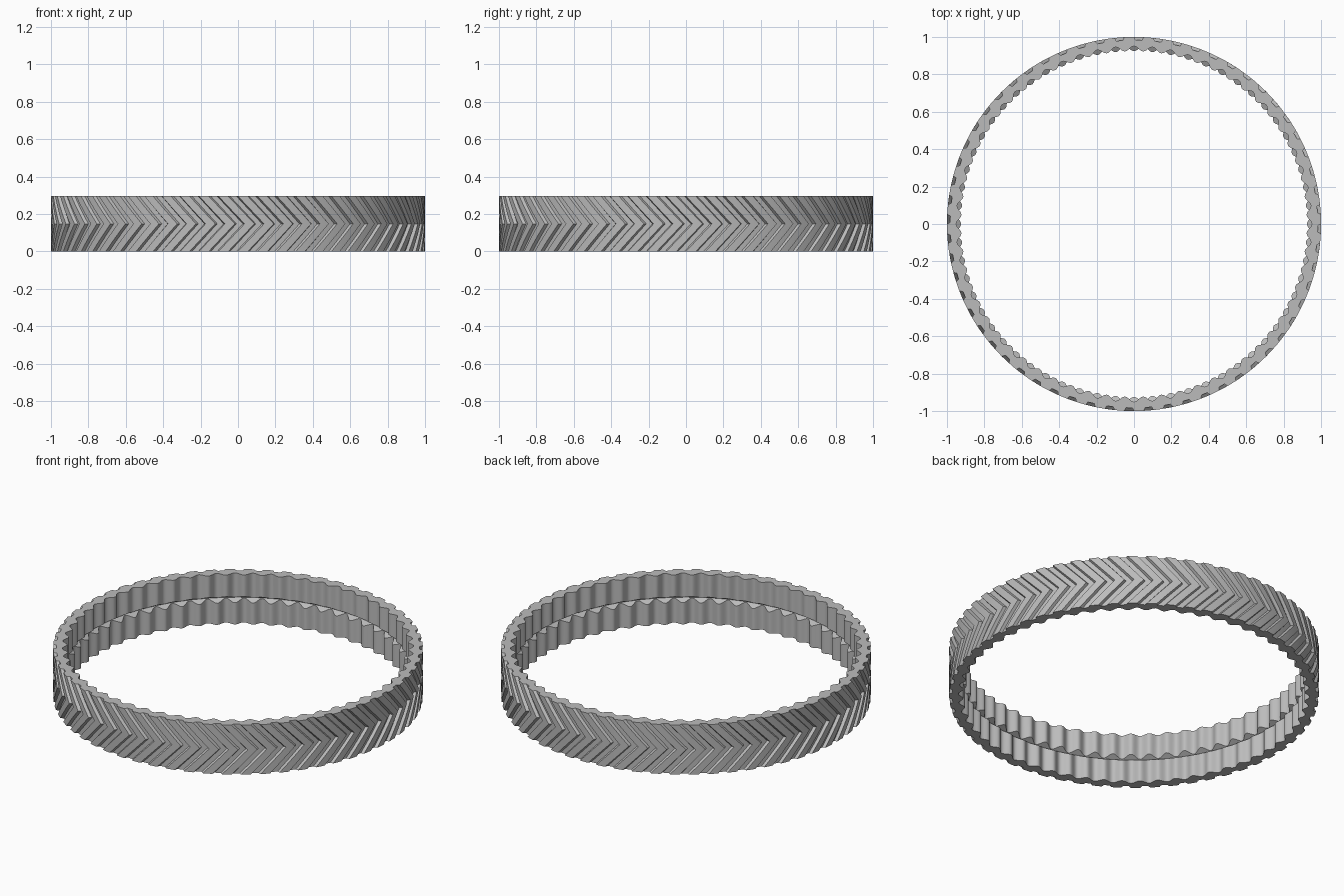
import bpy, bmesh
from math import sin, cos, pi

if "Cube" in bpy.data.objects:
    bpy.data.objects.remove(bpy.data.objects["Cube"])

HEIGHT = 0.295
MID = HEIGHT / 2
TEETH = 60            # herringbone teeth outside, same number of lobes inside
STEPS = 12            # columns per tooth
COLS = TEETH * STEPS
SWEEP = 0.14          # how far the chevron tip leads, in radians
GROOVE_R = 0.955
GROOVE_SLOPE = 0.6


def tooth_radius(i):
    return 1.0 if i % STEPS < 7 else 0.983


def lobe_radius(i, sign):
    return 0.9375 + sign * 0.0135 * cos(2 * pi * i / STEPS)


def outer_row(z):
    lead = SWEEP * (1 - abs(z - MID) / MID)
    return [(tooth_radius(i), 2 * pi * i / COLS + lead, z) for i in range(COLS)]


def inner_row(sign, lip):
    # lip rows follow the cone of the V groove, the others lie on the rims
    row = []
    for i in range(COLS):
        r = lobe_radius(i, sign)
        z = MID + sign * (GROOVE_R - r) * GROOVE_SLOPE if lip else MID + sign * MID
        row.append((r, 2 * pi * i / COLS, z))
    return row


# Closed loop of rows: up the outside, down the inside
rows = [outer_row(HEIGHT * k / 6) for k in range(7)]
rows += [inner_row(1, False), inner_row(1, True)]
rows.append([(GROOVE_R, 2 * pi * i / COLS, MID) for i in range(COLS)])
rows += [inner_row(-1, True), inner_row(-1, False)]

bm = bmesh.new()
grid = [[bm.verts.new((r * cos(a), r * sin(a), z)) for r, a, z in row] for row in rows]
for k, row in enumerate(grid):
    above = grid[(k + 1) % len(grid)]
    for i in range(COLS):
        j = (i + 1) % COLS
        bm.faces.new((row[i], row[j], above[j], above[i]))
bmesh.ops.recalc_face_normals(bm, faces=bm.faces)
mesh = bpy.data.meshes.new("herringbone_ring")
bm.to_mesh(mesh)
bm.free()

ring = bpy.data.objects.new("herringbone_ring", mesh)
bpy.context.collection.objects.link(ring)

# Plain grey
grey = bpy.data.materials.new("light_grey")
grey.use_nodes = True
grey.diffuse_color = (0.5, 0.5, 0.5, 1)
grey.node_tree.nodes["Principled BSDF"].inputs["Base Color"].default_value = (0.5, 0.5, 0.5, 1)
mesh.materials.append(grey)

bpy.context.view_layer.objects.active = ring
ring.select_set(True)
bpy.ops.object.shade_smooth_by_angle(angle=0.5)
